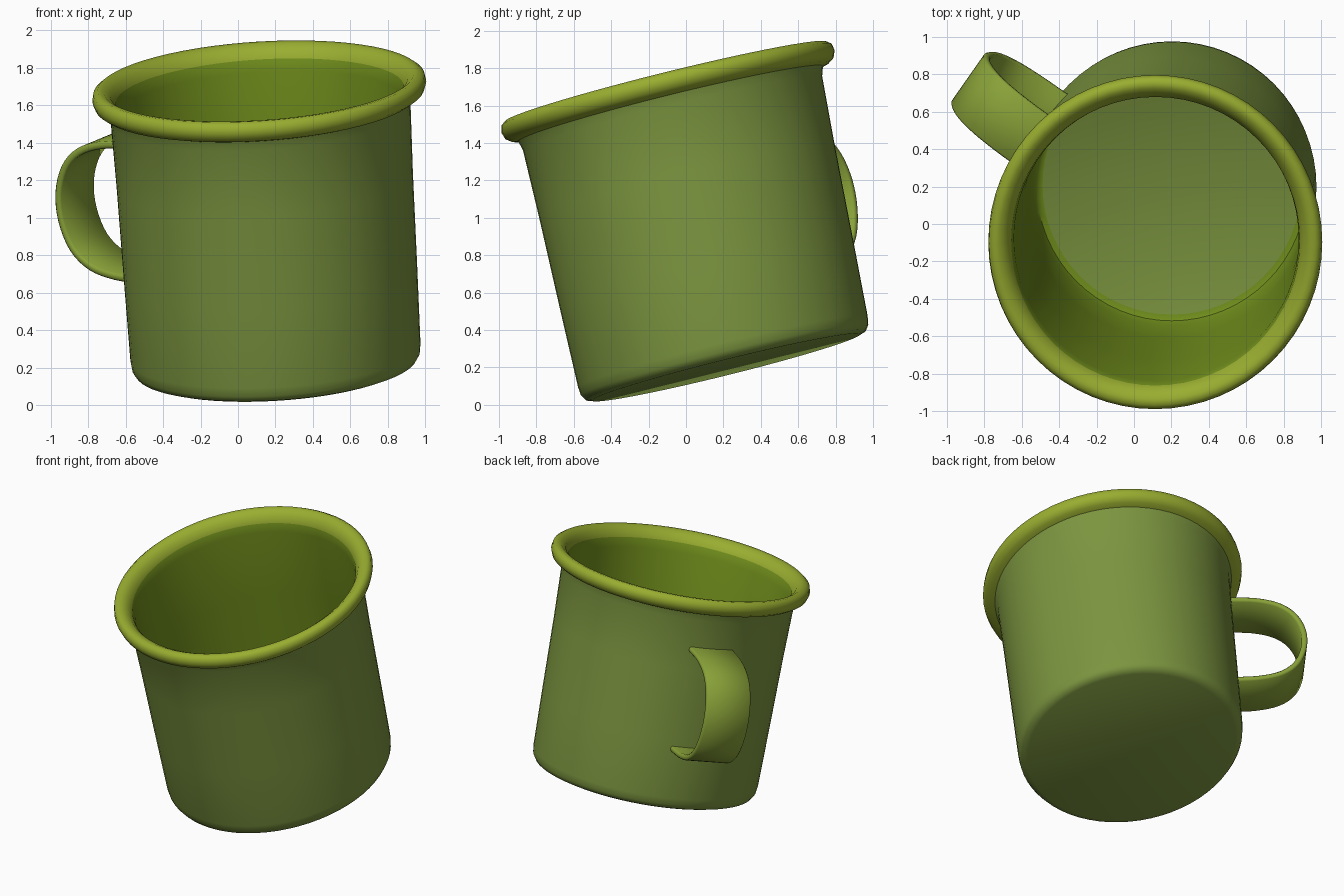
import bpy, bmesh, math
from mathutils import Vector

if "Cube" in bpy.data.objects:
    bpy.data.objects.remove(bpy.data.objects["Cube"])

BASE = Vector((0.205, 0.215, 0.2))


def tilt(x, y, h):
    """Place a point of the upright mug on the leaning axis."""
    return BASE + Vector((x - 0.062 * h, y - 0.211 * h, h + 0.06 * x + 0.247 * y))


def material(name, rgb):
    m = bpy.data.materials.new(name)
    m.diffuse_color = (*rgb, 1)
    m.use_nodes = True
    m.node_tree.nodes["Principled BSDF"].inputs["Base Color"].default_value = m.diffuse_color
    return m


def finish(name, bm, mats, angle):
    bmesh.ops.recalc_face_normals(bm, faces=bm.faces)
    me = bpy.data.meshes.new(name)
    bm.to_mesh(me)
    bm.free()
    ob = bpy.data.objects.new(name, me)
    bpy.context.collection.objects.link(ob)
    for m in mats:
        me.materials.append(m)
    bpy.ops.object.select_all(action='DESELECT')
    ob.select_set(True)
    bpy.context.view_layer.objects.active = ob
    bpy.ops.object.shade_smooth_by_angle(angle=math.radians(angle))
    return ob


def catmull(pts, steps):
    pts = [Vector(p) for p in pts]
    pts = [2 * pts[0] - pts[1]] + pts + [2 * pts[-1] - pts[-2]]
    out = []
    for i in range(1, len(pts) - 2):
        a, b, c, d = pts[i - 1:i + 3]
        for s in range(steps):
            t = s / steps
            out.append(0.5 * (2 * b + (c - a) * t + (2 * a - 5 * b + 4 * c - d) * t * t
                              + (3 * b - a - 3 * c + d) * t ** 3))
    return out + [pts[-2]]


green = material("green_enamel", (0.20, 0.30, 0.05))
bright = material("rim_green", (0.32, 0.42, 0.03))
inner = material("inside_green", (0.17, 0.28, 0.012))

# Mug body: one lathed profile, outside -> rolled rim -> inside (radius, height, material)
profile = [
    (0.715, 0.0, 0), (0.75, 0.012, 0), (0.768, 0.04, 0), (0.774, 0.085, 0),
    (0.782, 0.5, 0), (0.79, 1.0, 0), (0.80, 1.36, 0), (0.815, 1.41, 1),
    (0.85, 1.42, 1), (0.878, 1.44, 1), (0.891, 1.475, 1), (0.884, 1.51, 1),
    (0.86, 1.528, 1), (0.83, 1.525, 1), (0.795, 1.50, 1), (0.77, 1.455, 2),
    (0.76, 1.39, 2), (0.75, 0.9, 2), (0.742, 0.4, 2), (0.735, 0.1, 2),
    (0.72, 0.055, 2), (0.69, 0.04, 0),
]
N = 64
bm = bmesh.new()
rings = [[bm.verts.new(tilt(r * math.cos(2 * math.pi * i / N),
                            r * math.sin(2 * math.pi * i / N), h))
          for i in range(N)] for r, h, _ in profile]
for k in range(len(rings) - 1):
    a, b = rings[k], rings[k + 1]
    for i in range(N):
        j = (i + 1) % N
        bm.faces.new((a[i], a[j], b[j], b[i])).material_index = profile[k][2]
bm.faces.new(rings[0][::-1])
bm.faces.new(rings[-1])
finish("mug_body", bm, [green, bright, inner], 45)

# Handle: flat strap swept along a D-shaped path (radius, height)
path = catmull([(0.768, 1.15), (0.95, 1.135), (1.10, 1.085), (1.20, 0.99), (1.25, 0.85),
                (1.242, 0.70), (1.18, 0.56), (1.07, 0.475), (0.92, 0.44), (0.758, 0.435)], 4)
ang = math.radians(145)
out_dir = Vector((math.cos(ang), math.sin(ang)))
side_dir = Vector((math.sin(ang), -math.cos(ang)))
HALF_W, HALF_T, C = 0.16, 0.02, 0.01
section = [(-HALF_W, -HALF_T + C), (-HALF_W + C, -HALF_T), (HALF_W - C, -HALF_T),
           (HALF_W, -HALF_T + C), (HALF_W, HALF_T - C), (HALF_W - C, HALF_T),
           (-HALF_W + C, HALF_T), (-HALF_W, HALF_T - C)]
bm = bmesh.new()
rings = []
for k, p in enumerate(path):
    t = (path[min(k + 1, len(path) - 1)] - path[max(k - 1, 0)]).normalized()
    n = Vector((-t.y, t.x))
    ring = []
    for w, d in section:
        q = p + n * d
        xy = out_dir * q.x + side_dir * w
        ring.append(bm.verts.new(tilt(xy.x, xy.y, q.y)))
    rings.append(ring)
for a, b in zip(rings, rings[1:]):
    for i in range(8):
        j = (i + 1) % 8
        bm.faces.new((a[i], a[j], b[j], b[i]))
bm.faces.new(rings[0][::-1])
bm.faces.new(rings[-1])
finish("handle", bm, [material("handle_green", (0.25, 0.36, 0.04))], 50)
